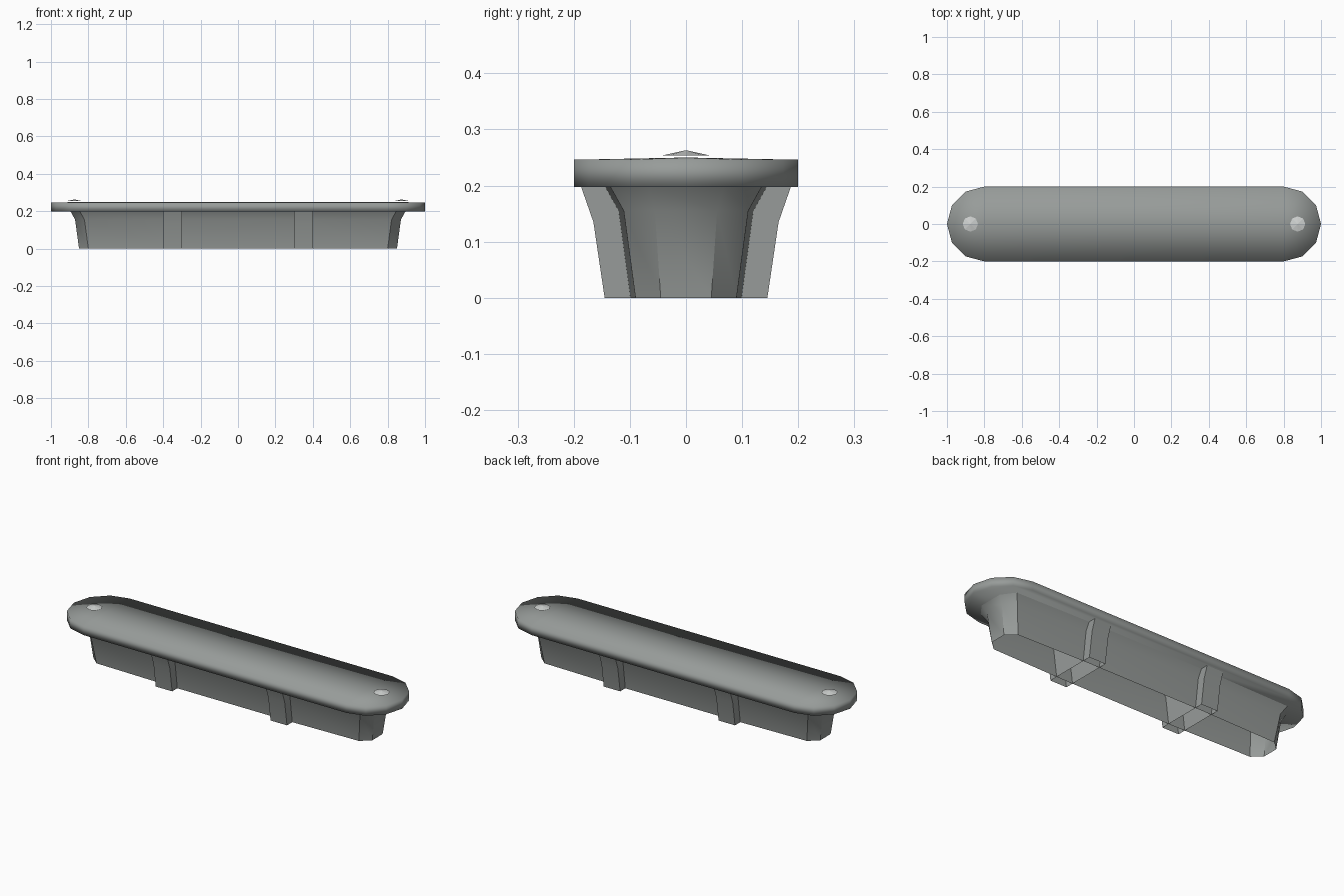
import bpy
import bmesh
import math

cube = bpy.data.objects.get("Cube")
if cube:
    bpy.data.objects.remove(cube)


def material(name, color):
    mat = bpy.data.materials.new(name)
    mat.use_nodes = True
    mat.diffuse_color = color
    mat.node_tree.nodes["Principled BSDF"].inputs["Base Color"].default_value = color
    return mat


GREY = material("dark grey", (0.31, 0.33, 0.32, 1))
PALE = material("pale grey", (0.62, 0.64, 0.63, 1))


def finish(bm, name, mat, smooth_angle=None):
    bmesh.ops.recalc_face_normals(bm, faces=bm.faces)
    mesh = bpy.data.meshes.new(name)
    bm.to_mesh(mesh)
    bm.free()
    mesh.materials.append(mat)
    obj = bpy.data.objects.new(name, mesh)
    bpy.context.collection.objects.link(obj)
    if smooth_angle:
        bpy.ops.object.select_all(action="DESELECT")
        obj.select_set(True)
        bpy.context.view_layer.objects.active = obj
        bpy.ops.object.shade_smooth_by_angle(angle=math.radians(smooth_angle))
    return obj


def mirrored(quarter):
    """Closed outline from the points of its +x, +y quarter."""
    right = quarter + [(x, -y) for x, y in reversed(quarter) if y > 0]
    return right + [(-x, y) for x, y in reversed(right)]


def loft(bm, rings):
    """Open shell of quads through stacked closed rings."""
    rows = [[bm.verts.new(p) for p in ring] for ring in rings]
    for a, b in zip(rows, rows[1:]):
        n = len(a)
        for i in range(n):
            j = (i + 1) % n
            bm.faces.new((a[i], a[j], b[j], b[i]))
    return rows


# Cover plate: rounded ends and a faint ridge along the middle
R, STRAIGHT = 0.2, 0.8
arc = [(STRAIGHT + R * math.sin(math.pi * k / 6), R * math.cos(math.pi * k / 6))
       for k in range(3)] + [(1.0, 0.0)]
outline = mirrored(arc)
bm = bmesh.new()
low, high = loft(bm, [[(x, y, z) for x, y in outline] for z in (0.197, 0.246)])
bm.faces.new(low)
peaks = {s: bm.verts.new((s * STRAIGHT, 0, 0.25)) for s in (1, -1)}
count = len(high)
for i in range(count):
    a, b = high[i], high[(i + 1) % count]
    if a.co.x * b.co.x > 0:
        bm.faces.new((a, b, peaks[1 if a.co.x > 0 else -1]))
    else:
        sa, sb = (1 if v.co.x > 0 else -1 for v in (a, b))
        bm.faces.new((a, b, peaks[sb], peaks[sa]))
finish(bm, "cover_plate", GREY, 179)

# Hollow body: open underneath, flaring out below the plate
base = mirrored([(0.35, 0.1), (0.8, 0.09), (0.85, 0.045)])
bm = bmesh.new()
rings = []
for z, flare in ((0, 0), (0.155, 0.021), (0.198, 0.045)):
    rings.append([(x + math.copysign(flare, x) if abs(x) > 0.5 else x,
                   y + math.copysign(flare, y) * (1 if abs(y) > 0.06 else 0.5), z)
                  for x, y in base])
loft(bm, rings)
finish(bm, "hollow_body", GREY, 40)

# Cross ribs: open rectangular sleeves passing through the body
for side, cx in (("left", 0.35), ("right", -0.35)):
    bm = bmesh.new()
    loft(bm, [[(cx + dx * 0.05, dy * w, z)
               for dx, dy in ((1, 1), (-1, 1), (-1, -1), (1, -1))]
              for z, w in ((0, 0.145), (0.135, 0.165), (0.198, 0.187))])
    finish(bm, side + "_cross_rib", GREY, 40)

# Fastener heads: shallow eight-sided cones near both ends
for side, cx in (("left", 0.875), ("right", -0.875)):
    bm = bmesh.new()
    bmesh.ops.create_cone(bm, cap_ends=True, segments=8,
                          radius1=0.041, radius2=0, depth=0.009)
    bmesh.ops.translate(bm, verts=bm.verts, vec=(cx, 0, 0.2585))
    finish(bm, side + "_fastener_head", PALE)
